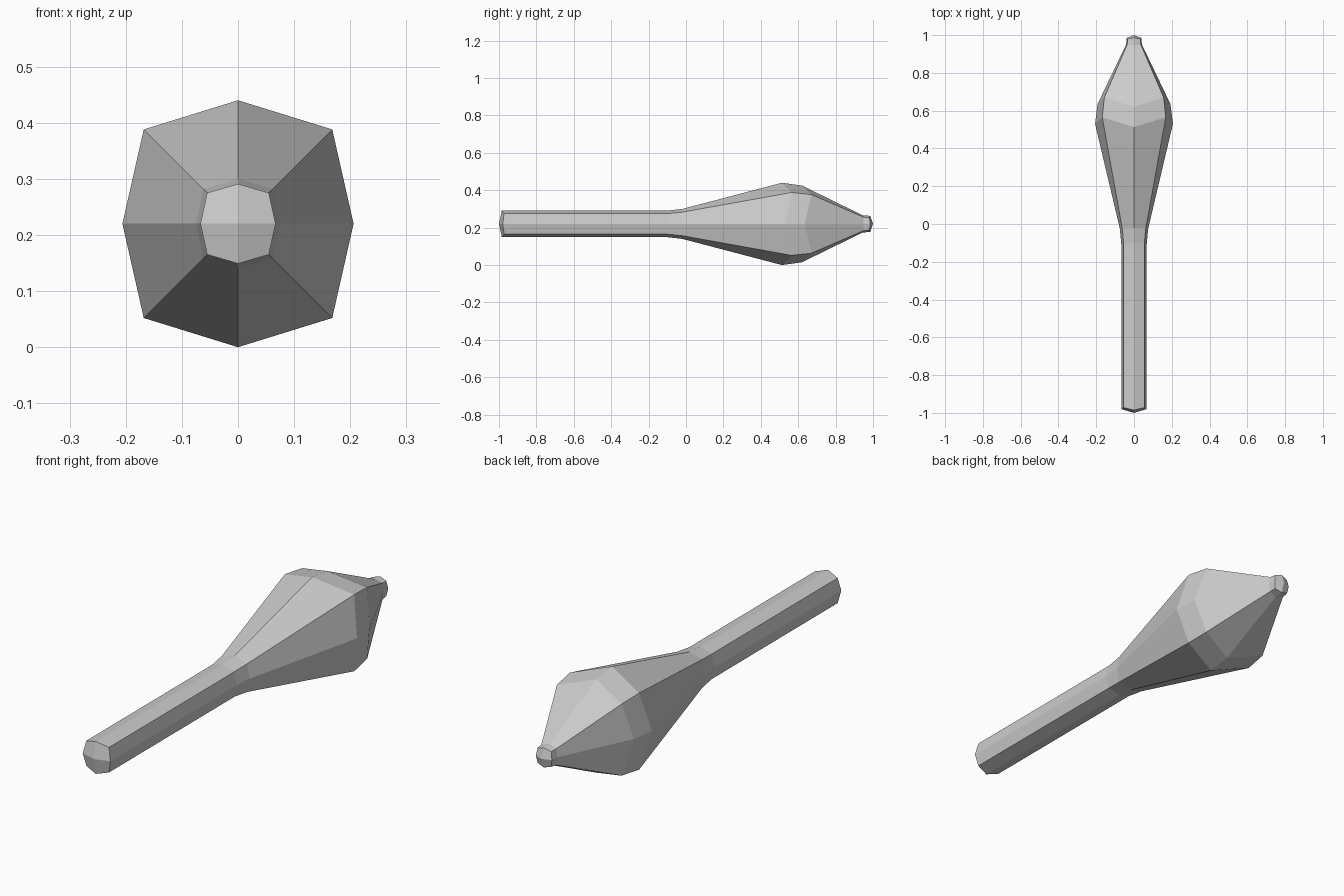
import bpy
import bmesh

if "Cube" in bpy.data.objects:
    bpy.data.objects.remove(bpy.data.objects["Cube"])

CENTRE_Z = 0.22

# Each ring: (y, radius) of the top/bottom corners, the side corners, the diagonal corners
RINGS = [
    ((-0.985, 0.071), (-0.98, 0.067), (-0.972, 0.055)),   # handle end
    ((-0.10, 0.071), (-0.11, 0.067), (-0.10, 0.055)),     # handle start
    ((-0.02, 0.080), (-0.025, 0.075), (-0.025, 0.062)),   # neck
    ((0.513, 0.220), (0.53, 0.206), (0.565, 0.168)),      # widest part
    ((0.62, 0.205), (0.635, 0.193), (0.67, 0.157)),       # shoulder
    ((0.945, 0.046), (0.95, 0.042), (0.95, 0.036)),       # nub base
    ((0.985, 0.043), (0.985, 0.039), (0.98, 0.033)),      # nub end
]
# Corner directions (kind, x sign, z sign) around the axis
CORNERS = [(0, 0, 1), (2, 1, 1), (1, 1, 0), (2, 1, -1),
           (0, 0, -1), (2, -1, -1), (1, -1, 0), (2, -1, 1)]


def add_ring(bm, ring):
    verts = []
    for kind, sx, sz in CORNERS:
        y, r = ring[kind]
        verts.append(bm.verts.new((sx * r, y, CENTRE_Z + sz * r)))
    return verts


def add_cap(bm, ring, y):
    # Four quads meeting in a raised centre point
    c = bm.verts.new((0, y, CENTRE_Z))
    for i in range(0, 8, 2):
        bm.faces.new((c, ring[i], ring[i + 1], ring[(i + 2) % 8]))


# Club: handle, flared head and end nub as one lofted body
bm = bmesh.new()
loops = [add_ring(bm, r) for r in RINGS]
for a, b in zip(loops, loops[1:]):
    for i in range(8):
        j = (i + 1) % 8
        bm.faces.new((a[i], a[j], b[j], b[i]))
add_cap(bm, loops[0], -1.0)
add_cap(bm, loops[-1], 1.0)
bmesh.ops.recalc_face_normals(bm, faces=bm.faces)

mesh = bpy.data.meshes.new("club")
bm.to_mesh(mesh)
bm.free()
bpy.context.collection.objects.link(bpy.data.objects.new("club", mesh))
